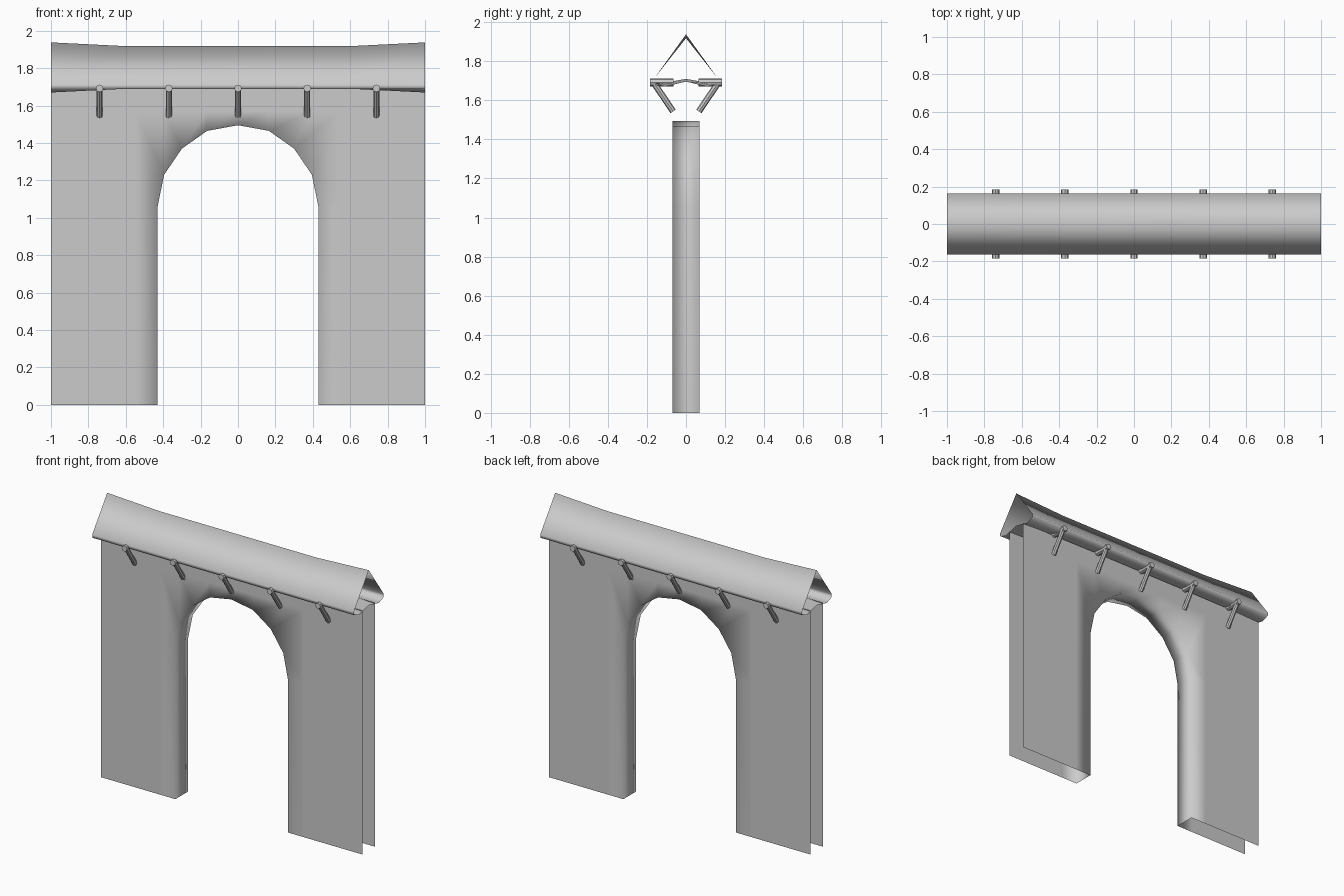
import bpy, bmesh
from mathutils import Vector

if "Cube" in bpy.data.objects:
    bpy.data.objects.remove(bpy.data.objects["Cube"], do_unlink=True)

plaster = bpy.data.materials.new("plain_grey")
plaster.use_nodes = True
GREY = (0.6, 0.6, 0.6, 1)
plaster.diffuse_color = GREY
plaster.node_tree.nodes["Principled BSDF"].inputs["Base Color"].default_value = GREY


def finish(name, bm, recalc=False):
    bmesh.ops.remove_doubles(bm, verts=bm.verts, dist=0.0005)
    if recalc:
        bmesh.ops.recalc_face_normals(bm, faces=bm.faces)
    for f in bm.faces:
        f.smooth = True
    mesh = bpy.data.meshes.new(name)
    bm.to_mesh(mesh)
    bm.free()
    mesh.materials.append(plaster)
    obj = bpy.data.objects.new(name, mesh)
    bpy.context.collection.objects.link(obj)
    return obj


def loft(bm, rows):
    """Join neighbouring rows of points with quads."""
    grid = [[bm.verts.new(p) for p in row] for row in rows]
    for a, b in zip(grid, grid[1:]):
        for i in range(len(a) - 1):
            bm.faces.new((a[i], a[i + 1], b[i + 1], b[i]))


def mirrored(half):
    return half + [(-x, z) for x, z in reversed(half[:-1])]


# Hollow wall: two skins joined through the arched opening, open at the outer ends
T = 0.07
arch = mirrored([(0.43, 0), (0.43, 1.06), (0.395, 1.23), (0.3, 1.37), (0.165, 1.465), (0, 1.495)])
border = mirrored([(0.55, 0), (0.55, 1.06), (0.55, 1.57), (0.4, 1.57), (0.165, 1.57), (0, 1.57)])
outer = mirrored([(1, 0), (1, 1.06), (1, 1.685), (0.4, 1.69), (0.165, 1.69), (0, 1.69)])
bm = bmesh.new()
loft(bm, [[(x, y, z) for x, z in loop] for loop, y in
          [(outer, -T), (border, -T), (arch, -T), (arch, T), (border, T), (outer, T)]])
finish("arched_wall", bm, True)

# Gabled roof sleeve with fascia and soffit; ridge lifts and soffit drops at the ends
bm = bmesh.new()
rows = []
for x, flare in [(-1, 0.02), (-0.6, 0), (0.6, 0), (1, 0.02)]:
    half = [(0.163, 1.712), (0.163, 1.69), (0.11, 1.69 - flare), (0, 1.71 - flare * 0.7)]
    section = [(0, 1.918 + flare)] + mirrored(half) + [(0, 1.918 + flare)]
    rows.append([(x, y, z) for y, z in section])
loft(bm, rows)
finish("roof", bm, True)


# Brackets: a short round beam end with a strut leaning back to the wall
def rod(bm, a, b, radius):
    a, b = Vector(a), Vector(b)
    d = b - a
    turn = d.to_track_quat("Z", "Y").to_matrix().to_4x4()
    turn.translation = (a + b) / 2
    bmesh.ops.create_cone(bm, cap_ends=True, segments=8, radius1=radius,
                          radius2=radius, depth=d.length, matrix=turn)


for i in range(5):
    for side, label in ((-1, "front"), (1, "back")):
        x = (i - 2) * 0.37
        bm = bmesh.new()
        rod(bm, (x, side * 0.065, 1.692), (x, side * 0.185, 1.692), 0.02)
        rod(bm, (x, side * 0.165, 1.69), (x, side * 0.066, 1.543), 0.016)
        obj = finish(f"{label}_bracket_{i + 1}", bm)
        bpy.context.view_layer.objects.active = obj
        bpy.ops.object.select_all(action="DESELECT")
        obj.select_set(True)
        bpy.ops.object.shade_smooth_by_angle()
